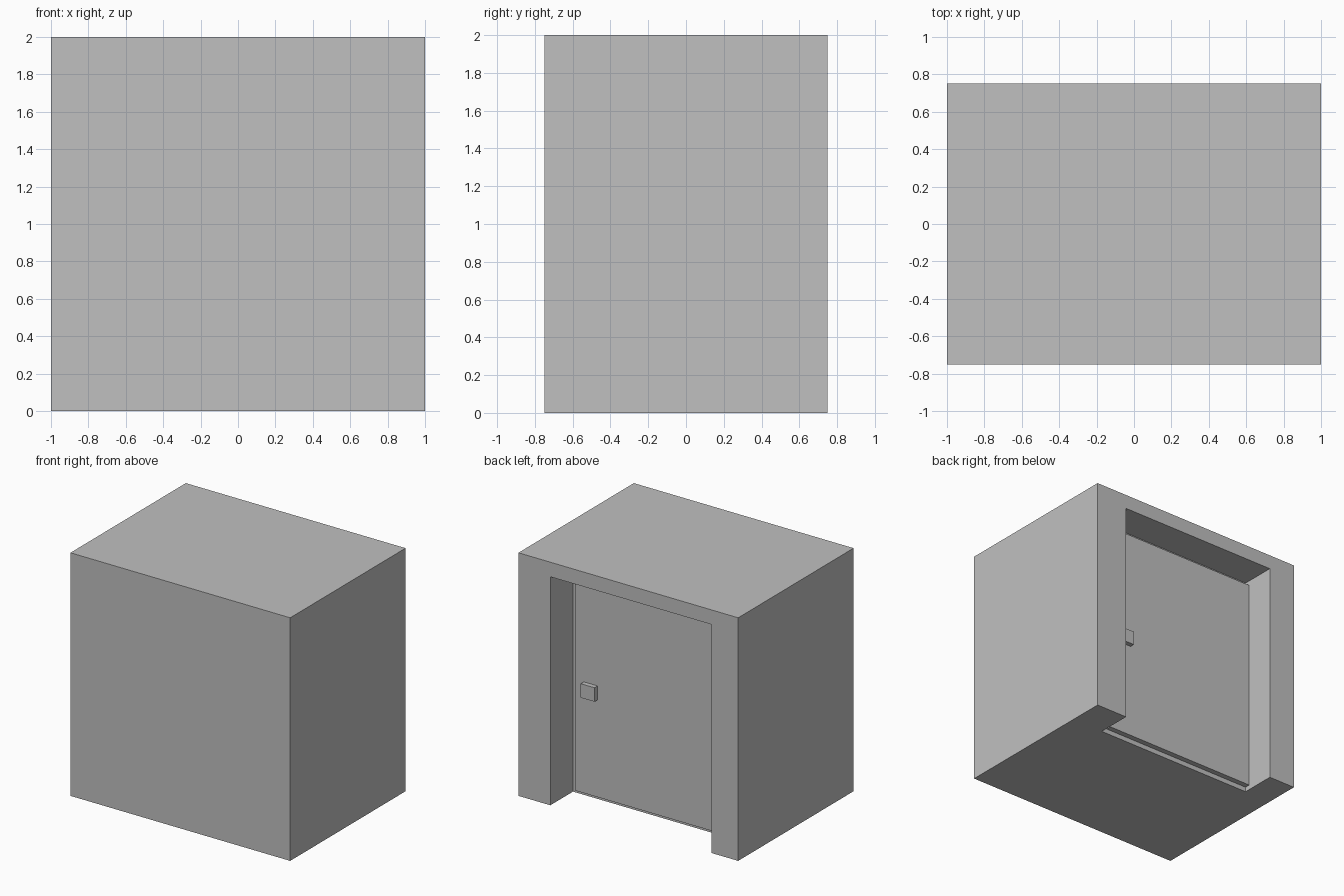
import bpy

# Remove the default cube
old = bpy.data.objects.get("Cube")
if old:
    bpy.data.objects.remove(old, do_unlink=True)

# Single flat grey
grey = bpy.data.materials.new("plain grey")
grey.use_nodes = True
colour = (0.53, 0.53, 0.53, 1)
grey.diffuse_color = colour
grey.node_tree.nodes["Principled BSDF"].inputs["Base Color"].default_value = colour


def block(name, low, high):
    """Axis-aligned box between two corners."""
    bpy.ops.mesh.primitive_cube_add(size=1)
    obj = bpy.context.object
    obj.name = name
    for v in obj.data.vertices:
        v.co = [b if c > 0 else a for c, a, b in zip(v.co, low, high)]
    obj.data.materials.append(grey)
    return obj


# Booth body with a doorway recess cut through the back and the base
body = block("booth_body", (-1, -0.75, 0), (1, 0.75, 2))
recess = block("doorway_cutter", (-0.755, 0.455, -0.2), (0.71, 1, 1.88))
cut = body.modifiers.new("doorway", "BOOLEAN")
cut.operation = "DIFFERENCE"
cut.solver = "EXACT"
cut.object = recess
bpy.context.view_layer.objects.active = body
bpy.ops.object.modifier_apply(modifier=cut.name)
bpy.data.objects.remove(recess, do_unlink=True)

# Door slab, hung on one jamb, with narrow gaps around the rest
block("door", (-0.755, 0.455, 0.04), (0.66, 0.5, 1.84))

# Square door handle
block("door_handle", (0.455, 0.5, 0.84), (0.58, 0.54, 0.955))
